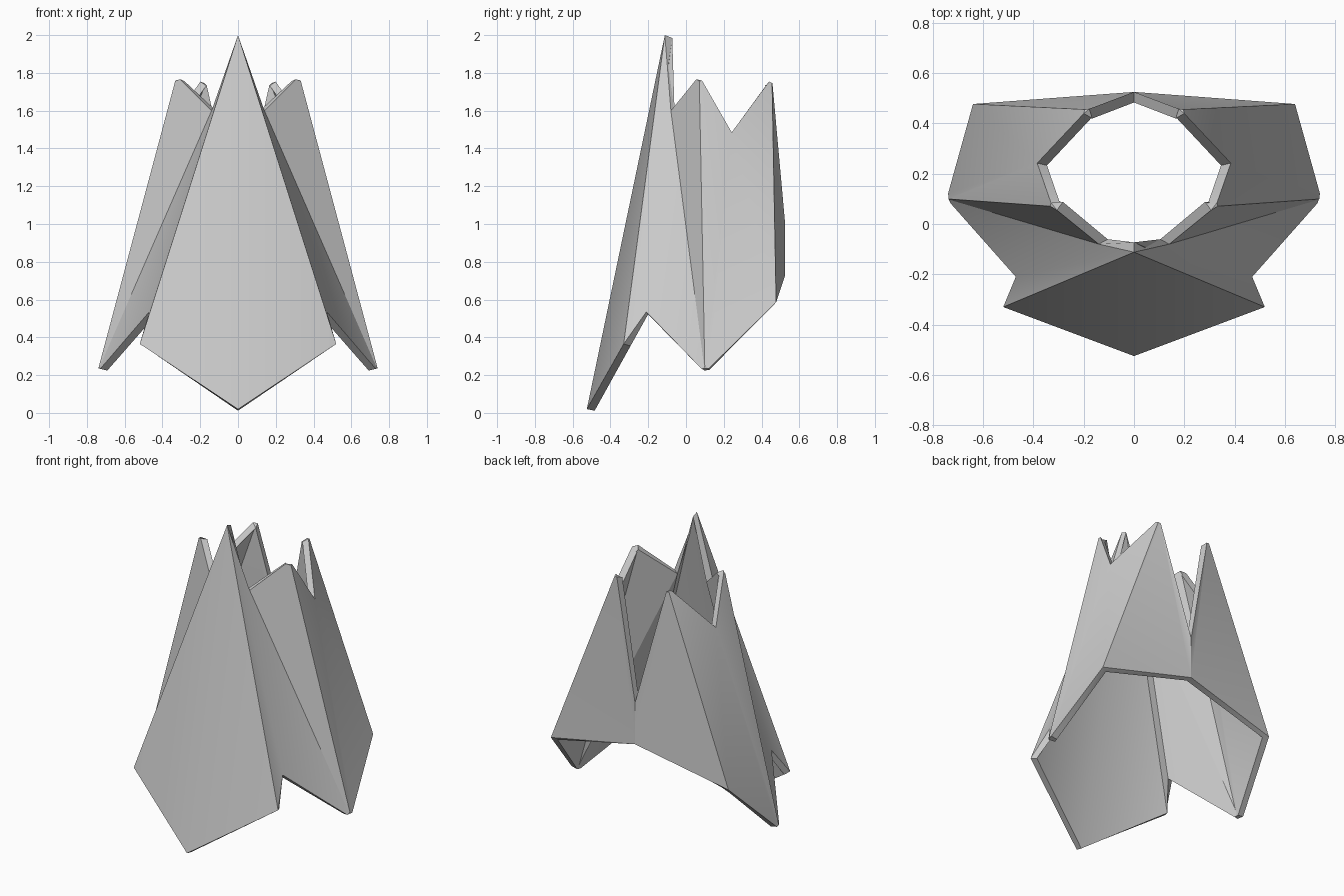
import bpy, bmesh, math

if "Cube" in bpy.data.objects:
    bpy.data.objects.remove(bpy.data.objects["Cube"])

# Key points of the right half: upper rim peaks/notches and lower hem points
P = {
    "front_peak": (0, -0.112, 2.0), "front_tip": (0, -0.525, 0.02),
    "front_corner": (0.52, -0.33, 0.365),
    "fold_top": (0.14, -0.08, 1.60), "fold_bottom": (0.47, -0.21, 0.535),
    "side_peak": (0.325, 0.07, 1.785), "side_tip": (0.745, 0.10, 0.215),
    "side_notch": (0.385, 0.242, 1.485),
    "back_peak": (0.185, 0.455, 1.775), "back_corner": (0.64, 0.477, 0.585),
    "back_notch": (0, 0.525, 1.0), "back_hem": (0, 0.525, 0.73),
}
# Folded facets, listed from the front centre round to the back centre
FACETS = [
    ("front_peak", "front_tip", "front_corner"),
    ("front_peak", "front_corner", "fold_bottom"),
    ("front_peak", "fold_bottom", "fold_top"),
    ("fold_top", "fold_bottom", "side_tip"),
    ("fold_top", "side_tip", "side_peak"),
    ("side_peak", "side_tip", "side_notch"),
    ("side_notch", "side_tip", "back_corner"),
    ("side_notch", "back_corner", "back_peak"),
    ("back_peak", "back_corner", "back_hem"),
    ("back_peak", "back_hem", "back_notch"),
]

bm = bmesh.new()
V = {name: bm.verts.new(co) for name, co in P.items()}
for f in FACETS:
    bm.faces.new([V[n] for n in f])
# Blunt the peaks and side tips
bmesh.ops.bevel(bm, geom=[V[n] for n in ("side_peak", "side_tip", "back_peak")],
                offset=0.03, offset_type='OFFSET', segments=1,
                profile=0.5, affect='VERTICES')
mesh = bpy.data.meshes.new("folded_shell")
bm.to_mesh(mesh)
bm.free()

# Whole shell: mirrored and thickened inwards
shell = bpy.data.objects.new("folded_shell", mesh)
bpy.context.collection.objects.link(shell)
mirror = shell.modifiers.new("mirror", 'MIRROR')
mirror.merge_threshold = 0.001
thick = shell.modifiers.new("thickness", 'SOLIDIFY')
thick.thickness = 0.042
thick.offset = -1
bpy.context.view_layer.objects.active = shell
shell.select_set(True)
bpy.ops.object.convert(target='MESH')
bpy.ops.object.shade_smooth_by_angle(angle=math.radians(30))
